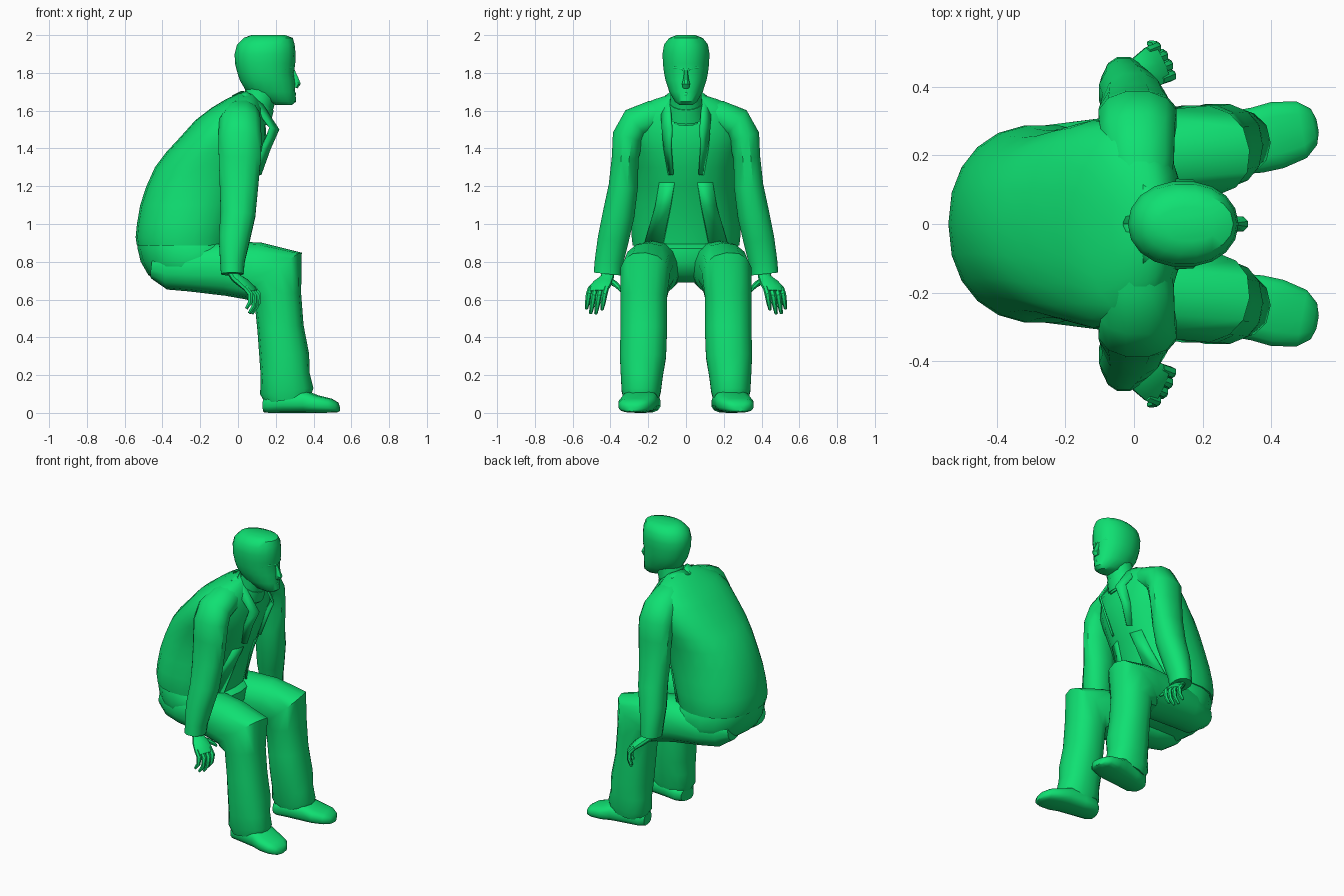
import bpy, bmesh, math
from mathutils import Vector

X, Y, Z = Vector((1, 0, 0)), Vector((0, 1, 0)), Vector((0, 0, 1))
green = bpy.data.materials.new("green")
green.diffuse_color = (0.005, 0.75, 0.17, 1)


def finish(name, bm, mirror, angle=38, thick=0):
    bmesh.ops.recalc_face_normals(bm, faces=bm.faces)
    me = bpy.data.meshes.new(name)
    bm.to_mesh(me)
    bm.free()
    ob = bpy.data.objects.new(name, me)
    bpy.context.collection.objects.link(ob)
    me.materials.append(green)
    bpy.ops.object.select_all(action='DESELECT')
    ob.select_set(True)
    bpy.context.view_layer.objects.active = ob
    bpy.ops.object.shade_smooth_by_angle(angle=math.radians(angle))
    if thick:
        m = ob.modifiers.new("thickness", 'SOLIDIFY')
        m.thickness = thick
        m.offset = 0
    if mirror:
        m = ob.modifiers.new("mirror", 'MIRROR')
        m.use_axis = (False, True, False)
    return ob


def loft(name, side, rows, n=14, power=2.0, up=None, mirror=False, angle=38):
    """Skin rings (x, y, z, half size along side, half size across)."""
    bm = bmesh.new()
    pts = [Vector(r[:3]) for r in rows]
    rings = []
    for i, r in enumerate(rows):
        t = up or (pts[min(i + 1, len(pts) - 1)] - pts[max(i - 1, 0)])
        v = t.cross(side).normalized()
        u = v.cross(t).normalized()
        ring = []
        for k in range(n):
            a = 2 * math.pi * (k + 0.5) / n
            c, s = math.cos(a), math.sin(a)
            c = math.copysign(abs(c) ** (2 / power), c)
            s = math.copysign(abs(s) ** (2 / power), s)
            ring.append(bm.verts.new(pts[i] + u * c * r[3] + v * s * r[4]))
        rings.append(ring)
    for a, b in zip(rings, rings[1:]):
        for k in range(n):
            bm.faces.new((a[k], a[(k + 1) % n], b[(k + 1) % n], b[k]))
    bm.faces.new(rings[0])
    bm.faces.new(rings[-1])
    return finish(name, bm, mirror, angle)


def levels(name, rows, n=18, power=2.2):
    """Horizontal rings given as (z, back x, front x, half width)."""
    return loft(name, Y, [((b + f) / 2, 0, z, w, (f - b) / 2) for z, b, f, w in rows],
                n, power, up=Z)


def ribbon(name, pairs, thick=0.012):
    bm = bmesh.new()
    vs = [[bm.verts.new(p) for p in pair] for pair in pairs]
    for a, b in zip(vs, vs[1:]):
        bm.faces.new((a[0], a[1], b[1], b[0]))
    return finish(name, bm, True, 30, thick)


# Jacket body, leaning forward
levels("jacket_body", [
    (0.885, -0.535, -0.02, 0.285), (0.93, -0.542, -0.01, 0.29), (1.0, -0.535, 0.01, 0.29),
    (1.1, -0.518, 0.04, 0.28), (1.2, -0.485, 0.08, 0.275), (1.3, -0.44, 0.12, 0.28),
    (1.38, -0.38, 0.14, 0.295), (1.45, -0.315, 0.15, 0.305), (1.55, -0.225, 0.145, 0.30),
    (1.615, -0.14, 0.13, 0.26), (1.66, -0.065, 0.11, 0.17), (1.69, 0.0, 0.09, 0.07)], n=22)

# Jacket collar, lapels and open lower edges
ribbon("lapel", [
    ((0.02, 0, 1.70), (-0.03, 0, 1.675)), ((0.05, 0.08, 1.695), (0.02, 0.12, 1.665)),
    ((0.13, 0.085, 1.63), (0.10, 0.13, 1.60)), ((0.215, 0.075, 1.50), (0.17, 0.125, 1.51)),
    ((0.17, 0.08, 1.40), (0.125, 0.115, 1.40)), ((0.12, 0.07, 1.26), (0.09, 0.09, 1.26))])
ribbon("jacket_front_edge", [
    ((0.082, 0.06, 1.22), (0.055, 0.14, 1.22)), ((0.036, 0.08, 1.1), (0.0, 0.16, 1.1)),
    ((-0.025, 0.12, 0.90), (-0.09, 0.22, 0.89))])

# Sleeves
loft("sleeve", X, [
    (0.015, 0.06, 1.585, 0.085, 0.09), (0.015, 0.18, 1.565, 0.105, 0.09),
    (0.01, 0.265, 1.535, 0.112, 0.09), (0.01, 0.308, 1.46, 0.118, 0.085),
    (0.01, 0.322, 1.35, 0.115, 0.073), (0.005, 0.332, 1.2, 0.105, 0.080),
    (0.0, 0.357, 1.05, 0.095, 0.087), (-0.02, 0.385, 0.92, 0.085, 0.085),
    (-0.03, 0.408, 0.80, 0.067, 0.078), (-0.03, 0.415, 0.735, 0.062, 0.076)],
    n=12, power=2.2, mirror=True)

# Hands with four curled fingers and a thumb
across = Vector((-0.45, 0.9, 0)).normalized()
loft("palm", across, [
    (-0.04, 0.41, 0.76, 0.035, 0.026), (-0.01, 0.418, 0.715, 0.038, 0.026),
    (0.025, 0.44, 0.69, 0.055, 0.026), (0.06, 0.462, 0.66, 0.062, 0.02),
    (0.08, 0.47, 0.64, 0.058, 0.014)], n=10, mirror=True)
for i, reach in enumerate((0.95, 1.12, 1.1, 0.9)):
    base = Vector((0.058, 0.462, 0.665)) + across * (i - 1.5) * 0.031
    steps = [(0, 0, 0, 0.014), (0.032, 0.012, -0.04, 0.016),
             (0.03, 0.02, -0.09, 0.013), (0.008, 0.026, -0.125, 0.009)]
    loft("finger_%d" % (i + 1), across,
         [(*(base + Vector(s[:3]) * reach), s[3], s[3]) for s in steps], n=6, mirror=True)
loft("thumb", Z, [
    (0.0, 0.405, 0.70, 0.018, 0.02), (0.035, 0.372, 0.68, 0.016, 0.015),
    (0.065, 0.352, 0.66, 0.013, 0.012), (0.08, 0.345, 0.645, 0.007, 0.007)], n=7, mirror=True)

# Trousers: seat and bent legs
levels("trouser_seat", [
    (0.69, -0.42, -0.10, 0.22), (0.73, -0.475, -0.02, 0.27),
    (0.80, -0.515, 0.02, 0.29), (0.87, -0.532, 0.02, 0.285), (0.91, -0.53, -0.04, 0.27)])
loft("trouser_leg", Y, [
    (-0.45, 0.125, 0.775, 0.08, 0.065), (-0.37, 0.135, 0.765, 0.115, 0.112),
    (-0.26, 0.155, 0.765, 0.135, 0.122), (-0.06, 0.175, 0.765, 0.14, 0.145),
    (0.10, 0.20, 0.748, 0.138, 0.155), (0.192, 0.215, 0.723, 0.135, 0.192),
    (0.21, 0.223, 0.62, 0.126, 0.125), (0.225, 0.223, 0.45, 0.126, 0.123),
    (0.245, 0.228, 0.30, 0.125, 0.132), (0.25, 0.234, 0.20, 0.114, 0.13),
    (0.258, 0.237, 0.115, 0.106, 0.142), (0.265, 0.237, 0.07, 0.095, 0.122)],
    n=14, power=2.3, mirror=True)

# Shoes, toes turned out
toe = Vector((1, 0.18, 0)).normalized()
loft("shoe", Vector((-0.18, 1, 0)), [
    (0.14, 0.215, 0.04, 0.055, 0.038), (0.17, 0.218, 0.05, 0.085, 0.05),
    (0.25, 0.23, 0.06, 0.092, 0.06), (0.36, 0.245, 0.06, 0.098, 0.06),
    (0.42, 0.26, 0.047, 0.10, 0.047), (0.49, 0.275, 0.039, 0.085, 0.038),
    (0.525, 0.284, 0.03, 0.055, 0.027), (0.536, 0.287, 0.022, 0.02, 0.014)],
    n=14, power=2.8, up=toe, mirror=True)

# Neck, shirt collar and head
loft("neck", Y, [(0.07, 0, 1.56, 0.10, 0.10), (0.115, 0, 1.66, 0.085, 0.083),
                 (0.135, 0, 1.75, 0.085, 0.095)])
loft("shirt_collar", Y, [(0.075, 0, 1.58, 0.11, 0.11), (0.11, 0, 1.645, 0.09, 0.09)])
levels("head", [
    (1.63, 0.20, 0.285, 0.035), (1.648, 0.13, 0.308, 0.06), (1.70, 0.045, 0.303, 0.09),
    (1.76, 0.01, 0.302, 0.110), (1.80, -0.003, 0.296, 0.118), (1.85, -0.016, 0.303, 0.124),
    (1.90, -0.018, 0.305, 0.126), (1.95, -0.005, 0.300, 0.118), (1.985, 0.03, 0.29, 0.09),
    (2.0, 0.07, 0.25, 0.05)], n=18, power=2.1)

# Facial features
loft("nose", Y, [(0.286, 0, 1.815, 0.011, 0.014), (0.303, 0, 1.77, 0.014, 0.018),
                 (0.311, 0, 1.742, 0.023, 0.023), (0.303, 0, 1.722, 0.018, 0.014)], n=8)
loft("brow", Z, [(0.288, 0.012, 1.82, 0.010, 0.012), (0.274, 0.052, 1.828, 0.011, 0.013),
                 (0.243, 0.085, 1.82, 0.008, 0.008)], n=8, mirror=True, angle=70)
loft("lips", Z, [(0.285, -0.034, 1.683, 0.005, 0.006), (0.299, 0, 1.687, 0.011, 0.009),
                 (0.285, 0.034, 1.683, 0.005, 0.006)], n=8, angle=70)
